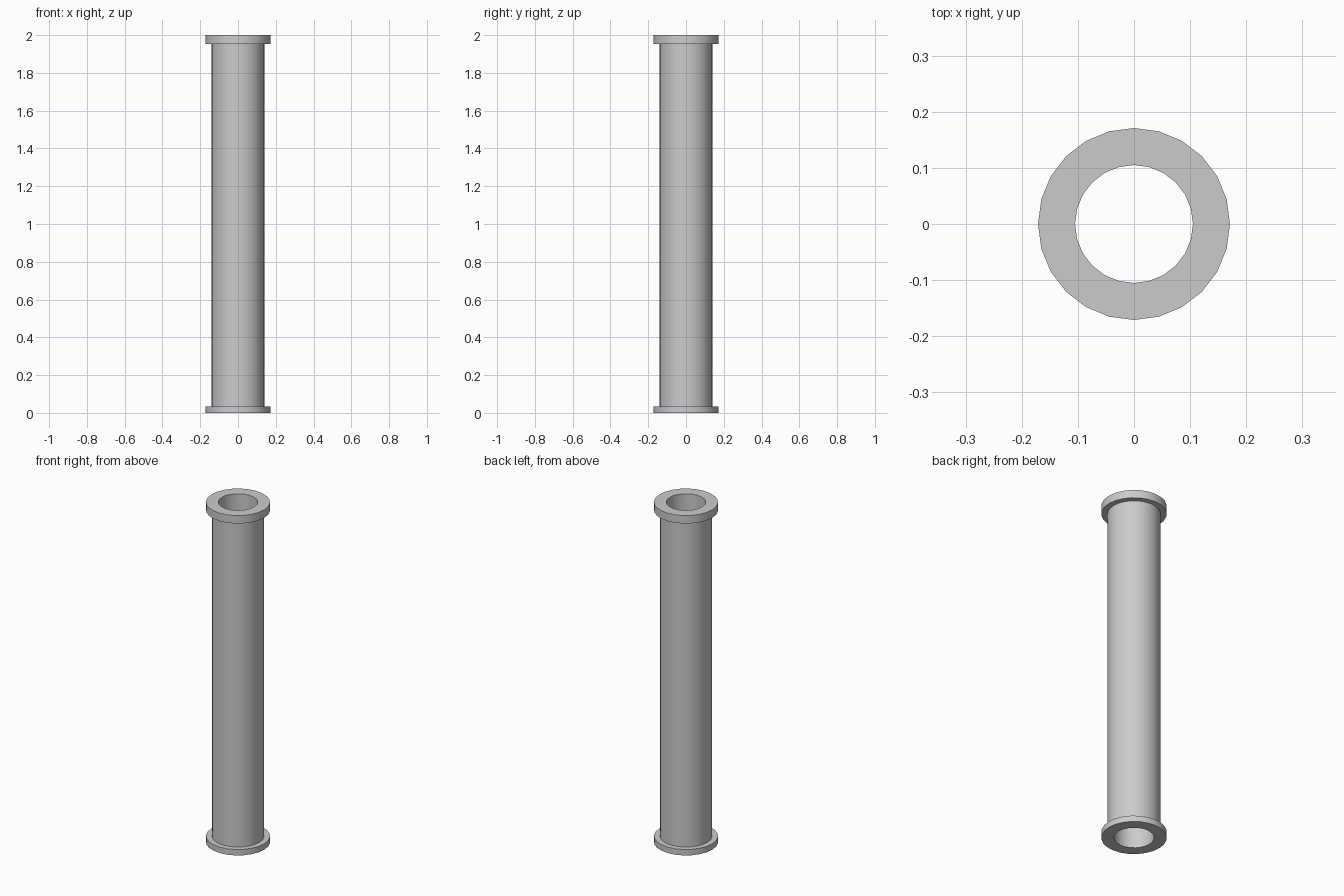
import bpy, bmesh, math

if "Cube" in bpy.data.objects:
    bpy.data.objects.remove(bpy.data.objects["Cube"])

SIDES = 24
BORE, TUBE, FLANGE = 0.105, 0.139, 0.171

# Closed half-section (radius, height): flanged ends, straight bore
profile = [
    (BORE, 0.0), (FLANGE, 0.0), (FLANGE, 0.035), (TUBE, 0.035),
    (TUBE, 1.953), (FLANGE, 1.953), (FLANGE, 2.0), (BORE, 2.0),
]

# Flanged pipe, revolved around z
bm = bmesh.new()
rings = []
for i in range(SIDES):
    a = 2 * math.pi * i / SIDES
    rings.append([bm.verts.new((r * math.cos(a), r * math.sin(a), z))
                  for r, z in profile])
for i in range(SIDES):
    a, b = rings[i], rings[(i + 1) % SIDES]
    for j in range(len(profile)):
        k = (j + 1) % len(profile)
        bm.faces.new((a[j], b[j], b[k], a[k]))
bmesh.ops.recalc_face_normals(bm, faces=bm.faces)

mesh = bpy.data.meshes.new("flanged_pipe")
bm.to_mesh(mesh)
bm.free()
pipe = bpy.data.objects.new("flanged_pipe", mesh)
bpy.context.collection.objects.link(pipe)

# Smooth round walls, crisp flange edges
bpy.context.view_layer.objects.active = pipe
pipe.select_set(True)
bpy.ops.object.shade_smooth_by_angle(angle=math.radians(30))
